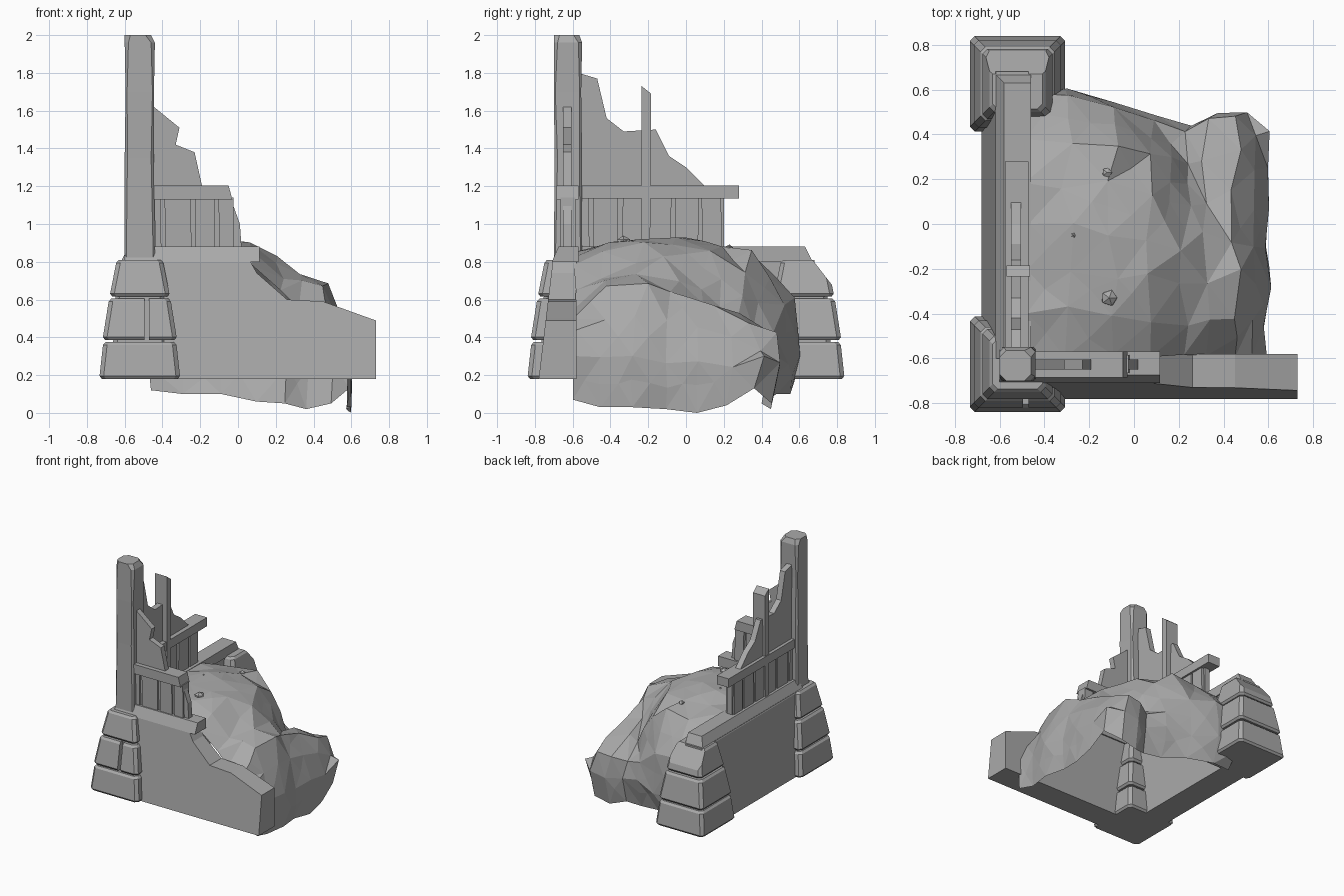
import bpy, bmesh, random
from mathutils import Vector

random.seed(4)
if "Cube" in bpy.data.objects:
    bpy.data.objects.remove(bpy.data.objects["Cube"])

stone = bpy.data.materials.new("grey_stone")
stone.use_nodes = True
GREY = (0.4, 0.4, 0.4, 1)
stone.diffuse_color = GREY
stone.node_tree.nodes["Principled BSDF"].inputs["Base Color"].default_value = GREY


def finish(name, bm, bevel=0.0):
    bmesh.ops.recalc_face_normals(bm, faces=bm.faces[:])
    mesh = bpy.data.meshes.new(name)
    bm.to_mesh(mesh)
    bm.free()
    mesh.materials.append(stone)
    obj = bpy.data.objects.new(name, mesh)
    bpy.context.collection.objects.link(obj)
    if bevel:
        mod = obj.modifiers.new("chamfer", "BEVEL")
        mod.width, mod.segments = bevel, 1
    return obj


def loft(name, rings, bevel=0.0):
    bm = bmesh.new()
    loops = [[bm.verts.new(p) for p in ring] for ring in rings]
    n = len(loops[0])
    for low, high in zip(loops, loops[1:]):
        for i in range(n):
            j = (i + 1) % n
            bm.faces.new((low[i], low[j], high[j], high[i]))
    bm.faces.new(loops[0][::-1])
    bm.faces.new(loops[-1])
    return finish(name, bm, bevel)


def prism(name, outline, along, a, b, batter=0.0):
    """Extrude a (horizontal, z) outline along x or y; batter leans the first face inward."""
    def place(u, z, d):
        return (d, u, z) if along == "x" else (u, d, z)
    return loft(name, [[place(u, z, a + batter * (z - .18)) for u, z in outline],
                       [place(u, z, b) for u, z in outline]])


def rect(u0, u1, z0, z1):
    return [(u0, z0), (u1, z0), (u1, z1), (u0, z1)]


def octagon(x0, x1, y0, y1, z, c):
    """Rectangle with cut corners."""
    return [(x0 + c, y0, z), (x1 - c, y0, z), (x1, y0 + c, z), (x1, y1 - c, z),
            (x1 - c, y1, z), (x0 + c, y1, z), (x0, y1 - c, z), (x0, y0 + c, z)]


# Stone walls with leaning outer faces, and copings
prism("front_wall", [(-.6, .18), (.73, .18), (.73, .49), (.7, .5), (.45, .59), (.26, .6),
                     (.1, .74), (.06, .81), (-.6, .81)], "y", -.78, -.58, .12)
prism("left_wall", rect(-.7, .68, .18, .81), "x", -.68, -.47, .1)
prism("front_coping", [(-.71, .8), (-.675, .88), (-.57, .88), (-.57, .8)], "x", -.6, .115)
coping = prism("left_coping", [(-.62, .8), (-.58, .88), (-.46, .88), (-.46, .8)], "y", -.6, .67)
for v in coping.data.vertices:
    if v.co.y > 0 and v.co.z > .85:
        v.co.y = .63


# Tapered three-tier buttresses
def tier(name, cy, low, high, z0, z1, cuts=()):
    cx = -.52
    obj = loft(name, [octagon(cx - h, cx + h, cy - h, cy + h, z, .022)
                      for h, z in ((low - .012, z0), (low, z0 + .016),
                                   (high, z1 - .016), (high - .014, z1))])
    for co, normal in cuts:
        bm = bmesh.new()
        bm.from_mesh(obj.data)
        cut = bmesh.ops.bisect_plane(bm, geom=bm.verts[:] + bm.edges[:] + bm.faces[:],
                                     plane_co=co, plane_no=normal, clear_outer=True)
        edges = [e for e in cut["geom_cut"] if isinstance(e, bmesh.types.BMEdge)]
        bmesh.ops.contextual_create(bm, geom=edges)
        bm.to_mesh(obj.data)
        bm.free()


for side, cy in (("front", -.625), ("back", .625)):
    tier(side + "_buttress_base", cy, .213, .195, .18, .375)
    if side == "front":
        for part, sign, seam in (("left", -1, -.47), ("right", 1, -.495)):
            tier("front_buttress_middle_" + part, cy, .195, .165, .385, .605,
                 [((seam, 0, 0), (sign, 0, 0))])
    else:
        tier("back_buttress_middle", cy, .195, .165, .385, .605)
    slopes = [((0, .67, .81), (0, .8, .62))] if side == "back" else []
    tier(side + "_buttress_top", cy, .157, .125, .615, .81, slopes)
    tier(side + "_buttress_core", cy, .15, .12, .19, .78 if side == "front" else .7)

# Tall broken corner post
loft("corner_post", [octagon(*box) for box in (
    (-.6, -.44, -.7, -.55, .78, .008), (-.6, -.445, -.695, -.55, 1.35, .015),
    (-.595, -.445, -.7, -.555, 1.7, .008), (-.6, -.44, -.7, -.55, 1.96, .02),
    (-.6, -.46, -.7, -.565, 2.0, .03))])

# Broken timber panels, rails and planks
prism("front_panel", [(-.47, .86), (.02, .86), (.01, 1.0), (-.04, 1.14), (-.19, 1.2), (-.23, 1.38),
                      (-.33, 1.42), (-.31, 1.51), (-.47, 1.64)], "y", -.65, -.605)
prism("left_panel", [(-.57, .86), (.2, .86), (.2, 1.15), (.1, 1.2), (0, 1.3), (-.09, 1.36),
                     (-.16, 1.5), (-.33, 1.49), (-.42, 1.56), (-.47, 1.77), (-.57, 1.8)],
      "x", -.55, -.505)
prism("front_rail", [(-.46, 1.13), (-.03, 1.13), (-.05, 1.205), (-.46, 1.205)], "y", -.685, -.57)
prism("left_rail", [(-.57, 1.135), (.28, 1.135), (.28, 1.205), (-.57, 1.205)], "x", -.575, -.47)
prism("upright_stake", [(-.235, .86), (-.19, .86), (-.185, 1.69), (-.235, 1.73)], "x", -.57, -.465)


def planks(name, grooves, along, a, b):
    for i, (u0, u1) in enumerate(zip(grooves, grooves[1:])):
        lean = random.uniform(-.006, .006)
        prism(f"{name}_{i + 1}", [(u0 + .011, .87), (u1 - .011, .87), (u1 - .011 + lean, 1.14),
                                  (u0 + .011 + lean, 1.14)], along, a, b)


planks("front_plank", [-.45, -.395, -.235, -.11, -.01], "y", -.665, -.585)
planks("left_plank", [-.56, -.5, -.35, -.21, -.07, .075, .2], "x", -.56, -.485)

# Rock heap: hollow shell leaning on the two walls
COLUMNS = (-.48, -.3, -.1, .08, .22, .33, .45, .535)
BACK = (.58, .58, .53, .46, .42, .48, .48, .4)
HEIGHTS = ((.84, .84, .82, .78, .64, .55, .50, .43),
           (.88, .90, .90, .86, .72, .70, .66, .50),
           (.88, .91, .93, .90, .80, .73, .68, .52),
           (.88, .92, .93, .88, .84, .70, .63, .50),
           (.87, .88, .89, .86, .66, .58, .56, .46),
           (.80, .84, .85, .74, .48, .52, .48, .40),
           (.56, .60, .56, .44, .37, .42, .42, .34))
FOOT = (.07, .03, .03, .02, .0, .04, .13, .05, .02, .05, .06, .1, .1, .12)
bm = bmesh.new()
grid = []
last = len(HEIGHTS) - 1
for r, row in enumerate(HEIGHTS):
    line = []
    for c, z in enumerate(row):
        y = -.59 + (BACK[c] + .59) * r / last
        inner = 0 < r < last and 0 < c < len(row) - 1
        j = .035 if inner else .01
        line.append(bm.verts.new((COLUMNS[c] + random.uniform(-j, j), y + random.uniform(-j, j),
                                  z + random.uniform(-.012, .012))))
    grid.append(line)


def skin(upper, lower):
    for i in range(len(upper) - 1):
        bm.faces.new((upper[i], upper[i + 1], lower[i + 1], lower[i]))


for upper, lower in zip(grid, grid[1:]):
    skin(upper, lower)

# Bulging outer flanks of the heap, open underneath
rim = [line[-1] for line in grid] + grid[-1][-2::-1]
bulge = []
for v in rim:
    x = v.co.x * random.uniform(1.09, 1.13) if v.co.x > 0 else v.co.x
    bulge.append(bm.verts.new((x, v.co.y * random.uniform(1.03, 1.07), random.uniform(.24, .31))))
foot = []
for v, z in zip(bulge, FOOT):
    y = v.co.y * random.uniform(.86, .92) if v.co.y > 0 else v.co.y
    foot.append(bm.verts.new((v.co.x * random.uniform(.96, 1), y, z)))
skin(rim, bulge)
skin(bulge, foot)
bmesh.ops.triangulate(bm, faces=bm.faces[:], quad_method="SHORT_EDGE")
long_edges = [e for e in bm.edges if e.calc_length() > .24]
cut = bmesh.ops.subdivide_edges(bm, edges=long_edges, cuts=1)
for v in {g for g in cut["geom_inner"] if isinstance(g, bmesh.types.BMVert)}:
    v.co += Vector([random.uniform(-.012, .012) for _ in range(3)])
for v in bm.verts:
    v.co.z = max(v.co.z, 0)
bmesh.ops.triangulate(bm, faces=bm.faces[:])
finish("rock_heap", bm)

# Loose pebbles
for i, (x, y, z, r) in enumerate(((-.27, -.05, .905, .025), (-.12, .23, .87, .025),
                                  (-.11, -.33, .9, .04))):
    bm = bmesh.new()
    bmesh.ops.create_icosphere(bm, subdivisions=1, radius=r)
    for v in bm.verts:
        v.co = v.co * random.uniform(.8, 1.05) + Vector((x, y, z))
    finish(f"pebble_{i + 1}", bm)
